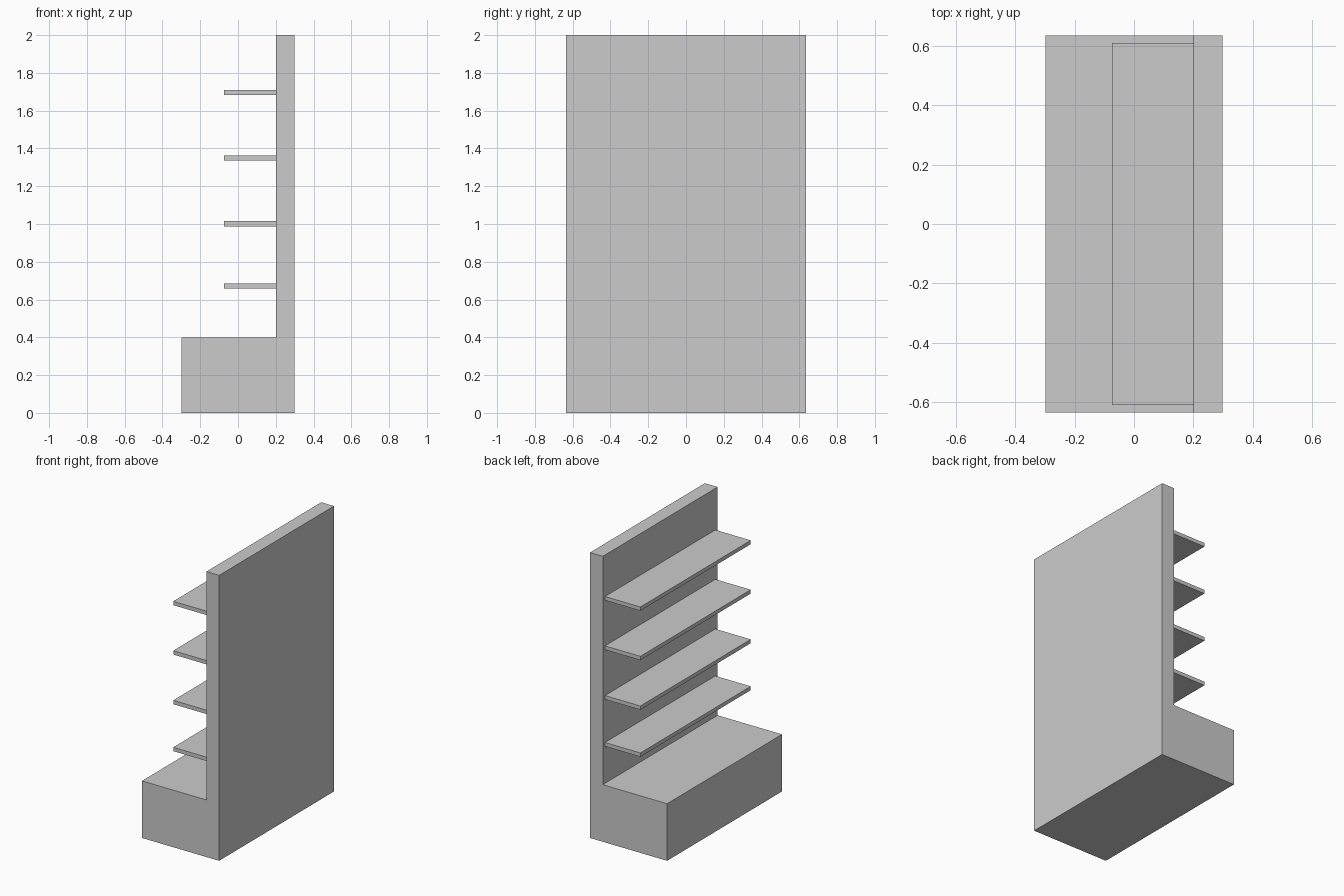
import bpy, bmesh

if "Cube" in bpy.data.objects:
    bpy.data.objects.remove(bpy.data.objects["Cube"])


def extrude_profile(name, profile, half_width):
    """Extrude an XZ profile along Y, centred on y = 0."""
    bm = bmesh.new()
    face = bm.faces.new([bm.verts.new((x, -half_width, z)) for x, z in profile])
    result = bmesh.ops.extrude_face_region(bm, geom=[face])
    moved = [g for g in result["geom"] if isinstance(g, bmesh.types.BMVert)]
    bmesh.ops.translate(bm, verts=moved, vec=(0, 2 * half_width, 0))
    bmesh.ops.recalc_face_normals(bm, faces=bm.faces)
    mesh = bpy.data.meshes.new(name)
    bm.to_mesh(mesh)
    bm.free()
    obj = bpy.data.objects.new(name, mesh)
    bpy.context.collection.objects.link(obj)
    return obj


# Plinth and back panel in one L-shaped body
FRONT, BACK, PANEL = -0.299, 0.299, 0.2
extrude_profile("base_and_back_panel",
                [(FRONT, 0), (BACK, 0), (BACK, 2), (PANEL, 2),
                 (PANEL, 0.4), (FRONT, 0.4)], 0.636)

# Four thin shelves, slightly narrower than the body
SHELF_EDGE, THICKNESS = -0.074, 0.027
for i, top in enumerate((0.686, 1.015, 1.363, 1.709), 1):
    bottom = top - THICKNESS
    extrude_profile(f"shelf_{i}",
                    [(SHELF_EDGE, bottom), (PANEL, bottom),
                     (PANEL, top), (SHELF_EDGE, top)], 0.611)
